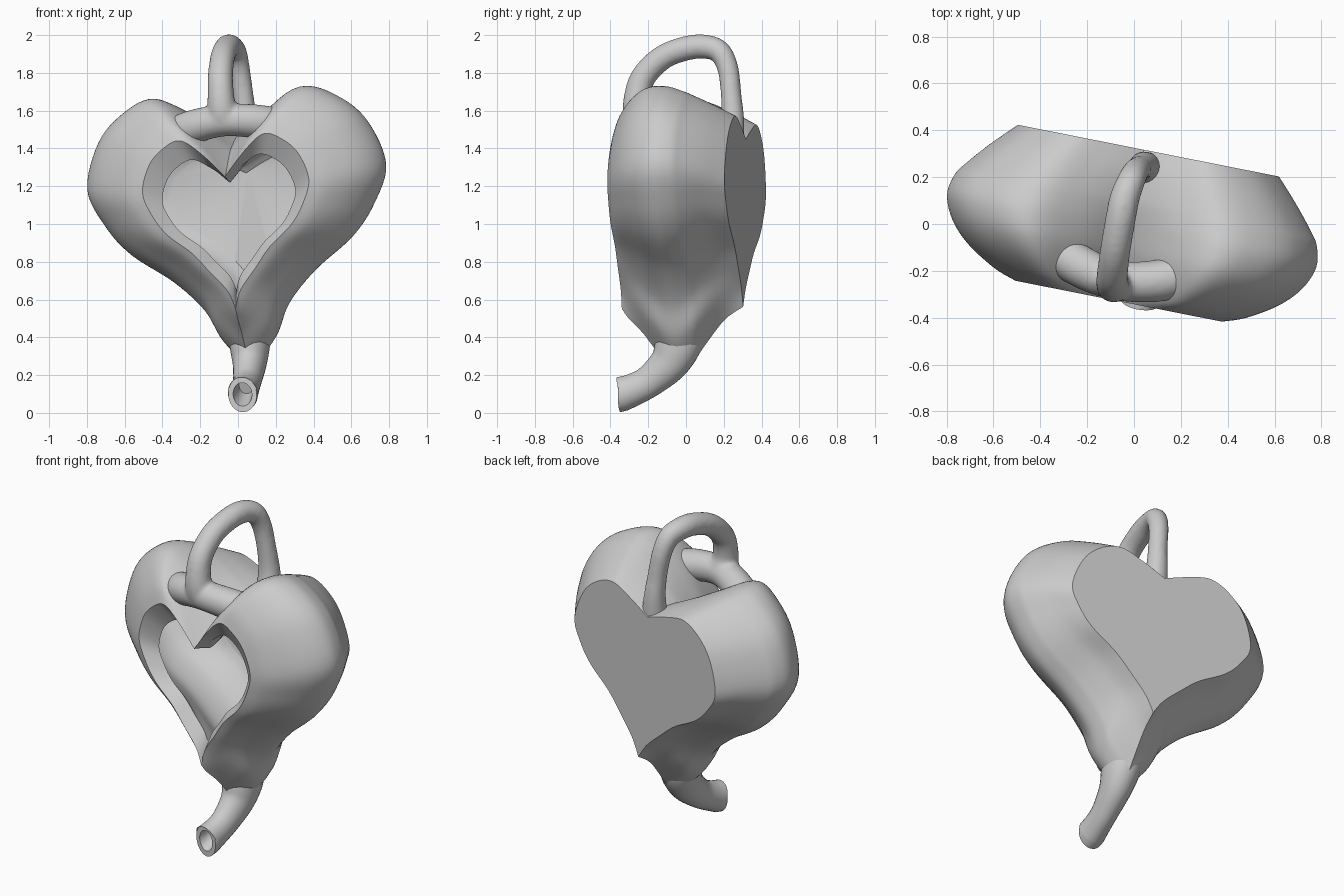
import bpy, bmesh, math
from mathutils import Matrix, Vector

if "Cube" in bpy.data.objects:
    bpy.data.objects.remove(bpy.data.objects["Cube"])

# Whole vessel is turned and leans slightly
POSE = (Matrix.Rotation(math.radians(-11.2), 4, 'Z') @ Matrix.Translation((0, 0, 1.2))
        @ Matrix.Rotation(math.radians(-4.7), 4, 'Y') @ Matrix.Translation((0, 0, -1.2)))

clay = bpy.data.materials.new("grey_clay")
clay.diffuse_color = (0.6, 0.6, 0.6, 1)
clay.use_nodes = True
clay.node_tree.nodes["Principled BSDF"].inputs["Base Color"].default_value = clay.diffuse_color


def spline(pts, steps):
    """Catmull-Rom through tuples of any length."""
    out = []
    for i in range(len(pts) - 1):
        a, b, c, d = pts[max(i - 1, 0)], pts[i], pts[i + 1], pts[min(i + 2, len(pts) - 1)]
        for k in range(steps):
            t = k / steps
            out.append(tuple(0.5 * (2 * q + (r - p) * t + (2 * p - 5 * q + 4 * r - s) * t * t
                                    + (3 * q - p - 3 * r + s) * t ** 3)
                             for p, q, r, s in zip(a, b, c, d)))
    return out + [tuple(pts[-1])]


def heart(y, w, top, notch, mid, tip, tail):
    """Heart outline in the plane y."""
    up, down = top - mid, mid - tip
    half = [(0, notch), (0.25 * w, notch + 0.6 * (top - notch)), (0.5 * w, top),
            (0.72 * w, mid + 0.86 * up), (0.9 * w, mid + 0.54 * up), (w, mid)]
    for f, k in ((0.2, 0.9), (0.36, 0.74), (0.52, 0.47), (0.68, 0.28), (0.85, tail)):
        half.append((k * w, mid - f * down))
    half.append((0, tip))
    right = spline(half, 6)
    left = [(-x, z) for x, z in right[-2:0:-1]]
    return [Vector((x, y, z)) for x, z in right + left]


def ring(center, tangent, r, flat=1.0, n=28):
    """Circle around a path point, squeezed sideways by flat."""
    t = Vector(tangent).normalized()
    side = Vector((0, 1, 0)) if abs(t.x) > 0.7 else Vector((1, 0, 0))
    side = (side - t * side.dot(t)).normalized()
    other = t.cross(side)
    return [Vector(center) + side * r * flat * math.cos(a) + other * r * math.sin(a)
            for a in (2 * math.pi * i / n for i in range(n))]


def tube(path, flat=1.0, steps=5):
    p = spline(path, steps)
    rings = []
    for i, q in enumerate(p):
        t = Vector(p[min(i + 1, len(p) - 1)][:3]) - Vector(p[max(i - 1, 0)][:3])
        rings.append(ring(q[:3], t, q[3], flat))
    return rings


def loft(bm, rings):
    """Skin the rings and close both ends."""
    rows = [[bm.verts.new(v) for v in r] for r in rings]
    n = len(rows[0])
    for a, b in zip(rows, rows[1:]):
        for i in range(n):
            bm.faces.new((a[i], a[(i + 1) % n], b[(i + 1) % n], b[i]))
    bm.faces.new(rows[0][::-1])
    bm.faces.new(rows[-1])


def build(name, lofts, angle=35):
    bm = bmesh.new()
    for rings in lofts:
        loft(bm, rings)
    bmesh.ops.recalc_face_normals(bm, faces=bm.faces)
    me = bpy.data.meshes.new(name)
    bm.to_mesh(me)
    bm.free()
    me.transform(POSE)
    me.materials.append(clay)
    ob = bpy.data.objects.new(name, me)
    bpy.context.collection.objects.link(ob)
    bpy.ops.object.select_all(action='DESELECT')
    ob.select_set(True)
    bpy.context.view_layer.objects.active = ob
    bpy.ops.object.shade_smooth_by_angle(angle=math.radians(angle))
    return ob


# Heart body: y, half width, lobe top, notch, widest height, tip, tail width
outer = [(-.336, .45, 1.46, 1.25, 1.20, .55, .08),
         (-.30, .55, 1.55, 1.27, 1.21, .50, .11),
         (-.22, .68, 1.64, 1.33, 1.23, .42, .16),
         (-.13, .765, 1.69, 1.39, 1.24, .31, .18),
         (-.03, .806, 1.695, 1.43, 1.25, .23, .17),
         (.06, .79, 1.67, 1.46, 1.25, .28, .18),
         (.12, .75, 1.645, 1.47, 1.24, .36, .18),
         (.22, .665, 1.60, 1.47, 1.23, .49, .14),
         (.319, .57, 1.55, 1.45, 1.20, .56, .10)]
# Cavity behind the sloped rim
inner = [(-.27, .36, 1.355, 1.235, 1.15, .65, .08),
         (-.20, .56, 1.45, 1.22, 1.17, .62, .10),
         (-.08, .70, 1.55, 1.27, 1.20, .52, .12),
         (.08, .70, 1.53, 1.32, 1.20, .52, .12),
         (.20, .56, 1.44, 1.32, 1.19, .60, .12),
         (.25, .42, 1.36, 1.27, 1.17, .68, .12)]
sections = spline(inner, 5)[::-1] + spline(outer, 5)
build("heart_body", [[heart(*s) for s in sections]])

# Spout: curved tube with a hollow mouth
spout = tube([(0, .01, .50, .10), (0, -.02, .40, .125), (0, -.04, .33, .12),
              (0, -.085, .25, .102), (0, -.18, .165, .086), (0, -.26, .122, .086),
              (0, -.335, .094, .094)], 0.86)
spout[-1] = ring((0, -.335, .094), (0, -1, 0), .094, 0.82)
spout.append(ring((0, -.335, .094), (0, -1, 0), .062, 0.82))
spout.append(ring((0, -.22, .14), (0, -1, -.4), .045, 0.82))
build("spout", [spout])

# Handle loop, with an arch bridging the front of the cleft
loop = tube([(0, -.25, 1.53, .07), (0, -.262, 1.58, .082), (0, -.272, 1.66, .072),
             (0, -.24, 1.78, .067), (0, -.135, 1.885, .065), (0, 0, 1.935, .065),
             (0, .10, 1.94, .064), (.01, .175, 1.91, .060), (.015, .22, 1.82, .056),
             (.02, .24, 1.68, .055), (.02, .25, 1.55, .062), (.02, .24, 1.42, .075)])
arch = tube([(-.32, -.15, 1.49, .09), (-.17, -.22, 1.53, .09), (0, -.25, 1.55, .085),
             (.17, -.22, 1.53, .09), (.32, -.15, 1.49, .09)])
handle = build("handle", [loop, arch])
blend = handle.modifiers.new("blend", 'REMESH')
blend.mode = 'VOXEL'
blend.voxel_size = 0.012
blend.use_smooth_shade = True
soften = handle.modifiers.new("soften", 'SMOOTH')
soften.factor = 0.5
soften.iterations = 8
